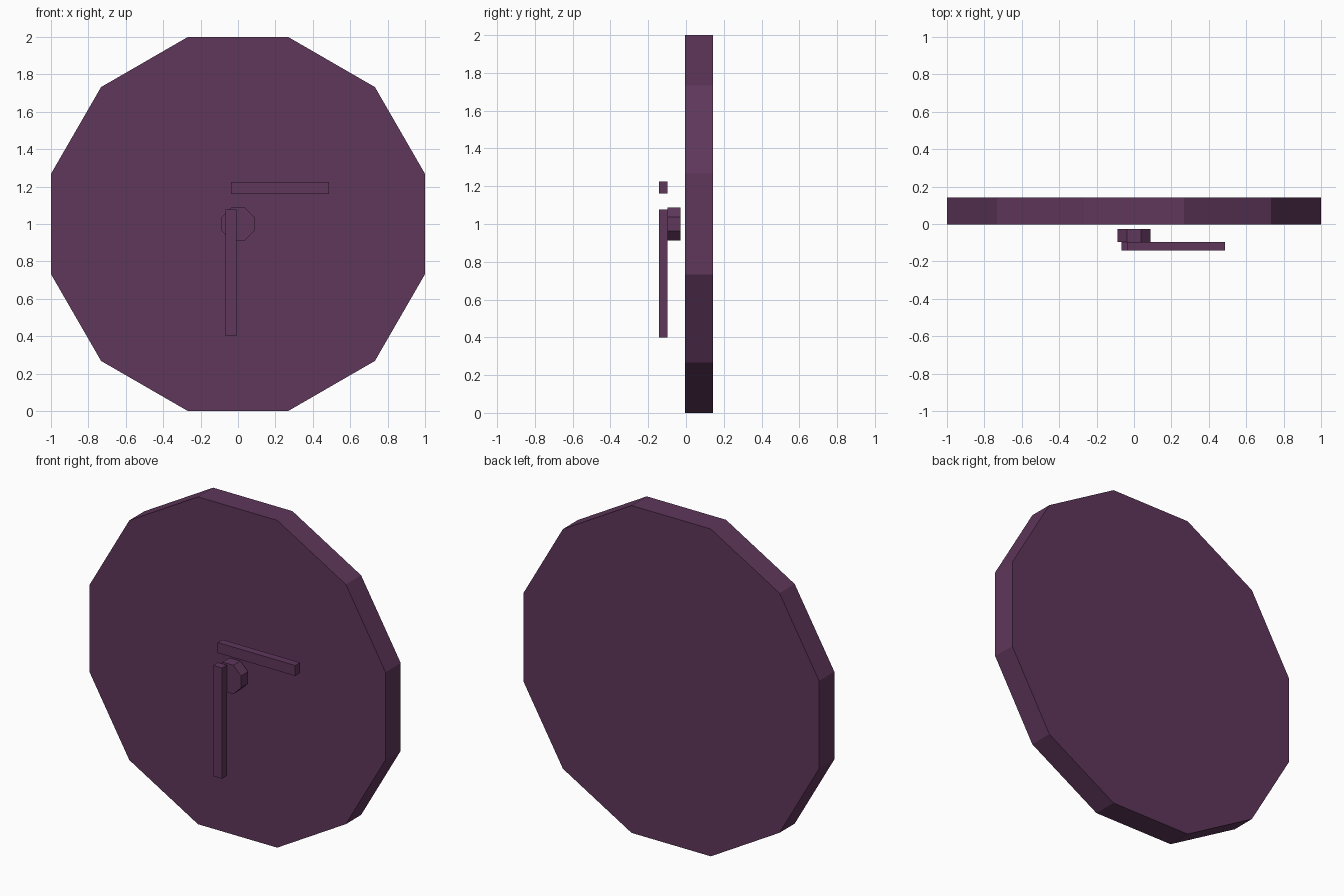
import bpy, math

if "Cube" in bpy.data.objects:
    bpy.data.objects.remove(bpy.data.objects["Cube"])

mat = bpy.data.materials.new("dark_plum")
mat.diffuse_color = (0.115, 0.038, 0.105, 1)
mat.use_nodes = True
mat.node_tree.nodes["Principled BSDF"].inputs["Base Color"].default_value = mat.diffuse_color


def prism(name, sides, apothem, z, y0, y1):
    """Flat-topped regular prism lying along the y axis."""
    bpy.ops.mesh.primitive_cylinder_add(
        vertices=sides, radius=apothem / math.cos(math.pi / sides), depth=y1 - y0)
    ob = bpy.context.object
    ob.name = name
    # half-step turn puts a flat side on top, then tip the axis onto y
    for v in ob.data.vertices:
        a = math.pi / sides
        x, y, h = v.co
        u = x * math.cos(a) - y * math.sin(a)
        w = x * math.sin(a) + y * math.cos(a)
        v.co = (u, -h, w)
    ob.location = (0, (y0 + y1) / 2, z)
    ob.data.materials.append(mat)


def bar(name, x0, x1, y0, y1, z0, z1):
    bpy.ops.mesh.primitive_cube_add(
        size=1, location=((x0 + x1) / 2, (y0 + y1) / 2, (z0 + z1) / 2))
    ob = bpy.context.object
    ob.name = name
    ob.scale = (x1 - x0, y1 - y0, z1 - z0)
    ob.data.materials.append(mat)


# Clock body and central hub
prism("clock_face", 12, 1.0, 1.0, -0.004, 0.143)
prism("hub", 8, 0.088, 1.0, -0.097, -0.028)

# Hands
bar("minute_hand", -0.068, -0.008, -0.143, -0.097, 0.40, 1.077)
bar("hour_hand", -0.037, 0.487, -0.143, -0.097, 1.161, 1.225)
